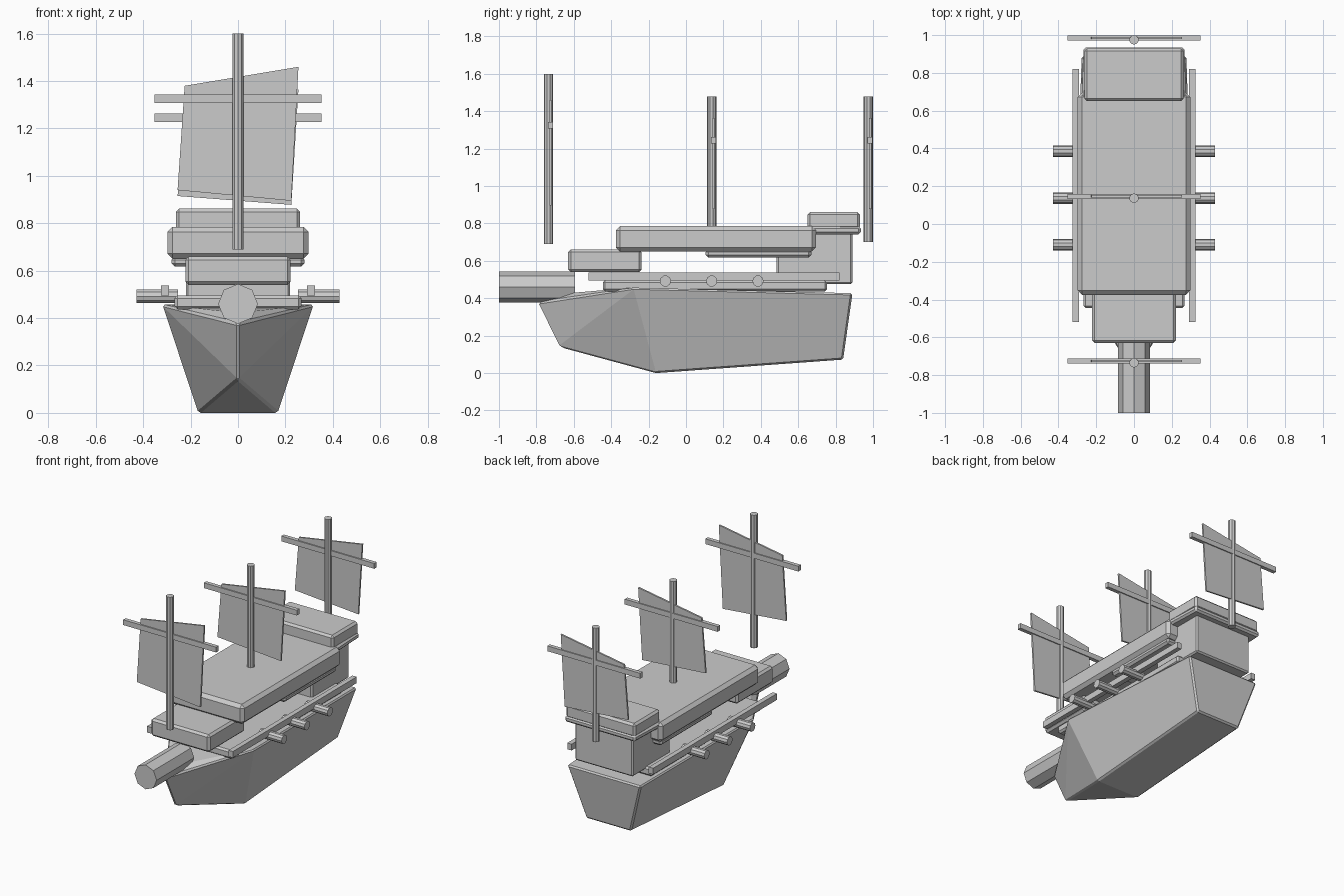
import bpy, bmesh
from math import pi
from mathutils import Matrix

if "Cube" in bpy.data.objects:
    bpy.data.objects.remove(bpy.data.objects["Cube"])


def finish(name, bm, bevel=0):
    bmesh.ops.recalc_face_normals(bm, faces=bm.faces)
    me = bpy.data.meshes.new(name)
    bm.to_mesh(me)
    bm.free()
    ob = bpy.data.objects.new(name, me)
    bpy.context.collection.objects.link(ob)
    if bevel:
        m = ob.modifiers.new("chamfer", 'BEVEL')
        m.width = bevel
        m.segments = 1
        m.limit_method = 'ANGLE'
    return ob


def box(name, x, y, z, bevel=0, back_scale=1):
    """Box from (min, max) ranges, optionally narrower at the back."""
    bm = bmesh.new()
    bmesh.ops.create_cube(bm, size=1)
    for v in bm.verts:
        px = x[0] + (v.co.x + .5) * (x[1] - x[0])
        py = y[0] + (v.co.y + .5) * (y[1] - y[0])
        pz = z[0] + (v.co.z + .5) * (z[1] - z[0])
        v.co = (px * (back_scale if v.co.y > 0 else 1), py, pz)
    return finish(name, bm, bevel)


def rod(name, center, radius, length, axis='Z', sides=8):
    bm = bmesh.new()
    rot = {'X': Matrix.Rotation(pi / 2, 4, 'Y'),
           'Y': Matrix.Rotation(pi / 2, 4, 'X'), 'Z': Matrix()}[axis]
    bmesh.ops.create_cone(bm, cap_ends=True, segments=sides, radius1=radius,
                          radius2=radius, depth=length,
                          matrix=Matrix.Translation(center) @ rot)
    return finish(name, bm)


# Hull: convex faceted body, mirrored about x = 0
bm = bmesh.new()
half = [(.32, -.28, .465), (.28, .89, .435), (.17, .84, .08), (.167, -.16, .008)]
for x, y, z in half:
    bm.verts.new((x, y, z))
    bm.verts.new((-x, y, z))
for p in [(0, -.80, .385), (0, -.69, .43), (0, -.685, .15)]:
    bm.verts.new(p)
bmesh.ops.convex_hull(bm, input=bm.verts[:])
for v in bm.verts:
    v.co.z -= .008
bmesh.ops.dissolve_limit(bm, angle_limit=.02, verts=bm.verts[:], edges=bm.edges[:])
finish("hull", bm, .01)

# Bowsprit
rod("bowsprit", (0, -.797, .46), .084, .406, 'Y')

# Decks and cabins
box("lower_deck", (-.268, .268), (-.445, .755), (.437, .495), .012)
box("foredeck", (-.222, .222), (-.63, -.237), (.54, .66), .014)
box("deck_support", (-.28, .28), (.105, .67), (.617, .66), .014)
box("main_deck", (-.298, .298), (-.375, .695), (.65, .785), .022)
box("stern_cabin", (-.22, .22), (.485, .89), (.475, .75), .01)
box("stern_ledge", (-.286, .286), (.45, .935), (.742, .784), .012, .93)
box("poop_deck", (-.262, .262), (.65, .93), (.77, .862), .014)

# Side rails and guns
for side, s in (("left", -1), ("right", 1)):
    box(f"{side}_rail", sorted((s * .292, s * .325)), (-.52, .82), (.495, .538))
    for i, y in enumerate((-.11, .137, .385)):
        rod(f"{side}_gun_{i + 1}", (s * .34, y, .492), .03, .175, 'X', 10)

# Masts with yards and crooked sails
left_bottom_right = ((-.225, 0), (.255, 0), (.225, 0), (-.255, 0))
masts = [
    ("fore", -.735, .69, 1.6, 1.325, (1.38, 1.46, .895, .94)),
    ("main", .137, .70, 1.48, 1.245, (1.285, 1.365, .878, .915)),
    ("mizzen", .975, .70, 1.48, 1.245, (1.285, 1.365, .878, .915)),
]
for name, y, z0, z1, zy, corner_z in masts:
    rod(f"{name}_mast", (0, y, (z0 + z1) / 2), .025, z1 - z0, sides=10)
    box(f"{name}_yard", (-.352, .352), (y - .004, y + .023), (zy - .018, zy + .018))
    bm = bmesh.new()
    rings = [[bm.verts.new((x, y + .01 + t, z))
              for (x, _), z in zip(left_bottom_right, corner_z)] for t in (-.006, .006)]
    for r in rings:
        bm.faces.new(r)
    for i in range(4):
        j = (i + 1) % 4
        bm.faces.new((rings[0][i], rings[0][j], rings[1][j], rings[1][i]))
    finish(f"{name}_sail", bm)
